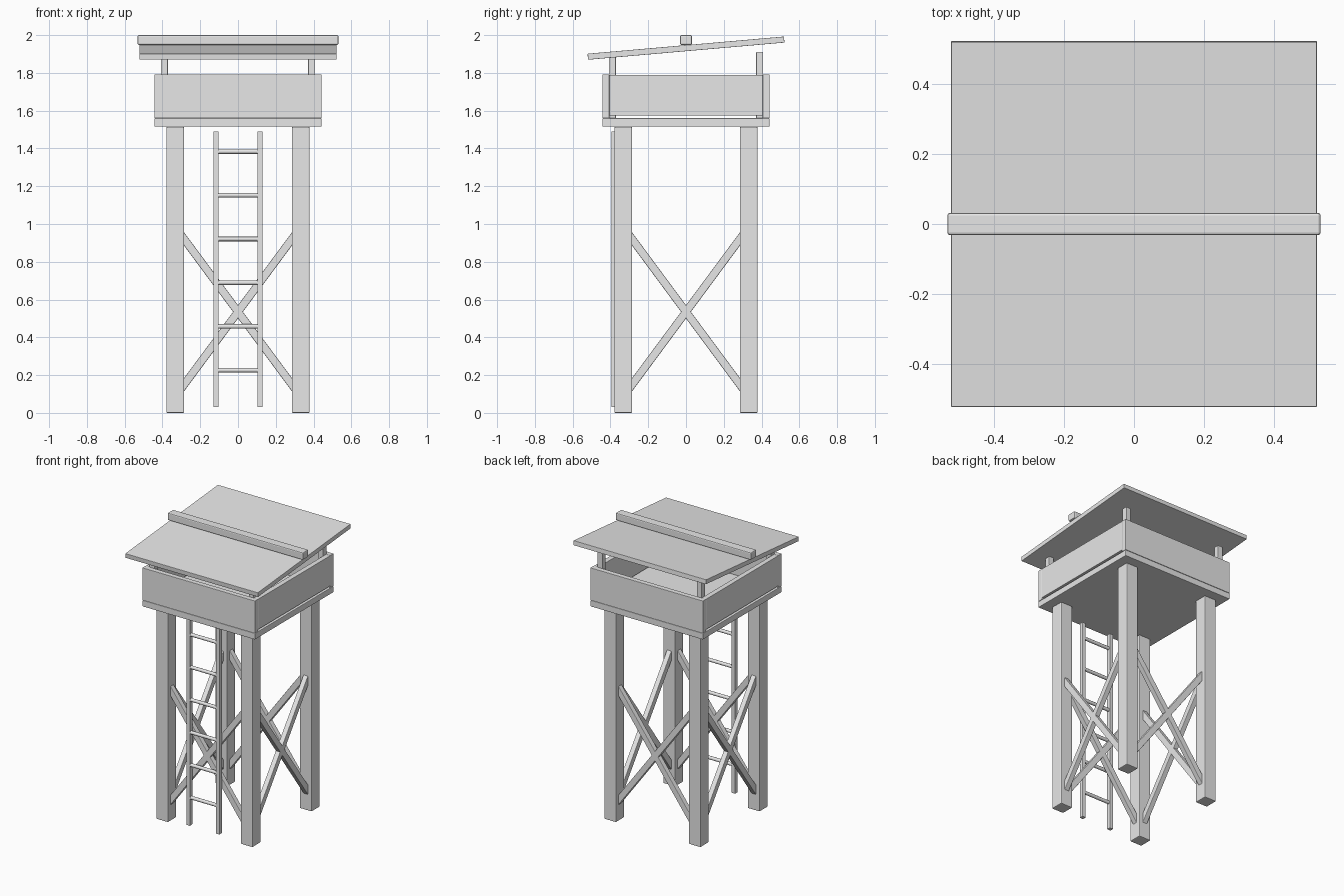
import bpy
import math

if "Cube" in bpy.data.objects:
    bpy.data.objects.remove(bpy.data.objects["Cube"])

grey = bpy.data.materials.new("light_grey")
grey.diffuse_color = (0.8, 0.8, 0.8, 1)
grey.use_nodes = True
grey.node_tree.nodes["Principled BSDF"].inputs["Base Color"].default_value = grey.diffuse_color


def finish(ob, name, bevel):
    ob.name = name
    ob.data.materials.append(grey)
    if bevel:
        m = ob.modifiers.new("soft_edges", 'BEVEL')
        m.width = bevel
        m.segments = 2
        m.limit_method = 'ANGLE'
    return ob


def box(name, centre, size, rot=(0, 0, 0), bevel=0.004):
    bpy.ops.mesh.primitive_cube_add(size=1, location=centre)
    ob = bpy.context.object
    ob.scale = size
    bpy.ops.object.transform_apply(location=False, rotation=False, scale=True)
    ob.rotation_euler = rot
    return finish(ob, name, bevel)


# Four legs and the short roof posts above them
for sx in (-1, 1):
    for sy in (-1, 1):
        box("leg", (sx * 0.332, sy * 0.332, 0.757), (0.094, 0.094, 1.514), bevel=0.006)
        box("roof_post", (sx * 0.39, sy * 0.39, 1.735), (0.037, 0.037, 0.35), bevel=0.002)

# Crossed braces on all four sides, ends buried in the legs
angle = math.atan2(0.77, 0.57)
length = 2 * 0.31 / math.cos(angle)
for side in (-1, 1):
    for lean in (-1, 1):
        box("front_back_brace", (0, side * 0.332, 0.535), (length, 0.036, 0.042),
            (0, lean * angle, 0))
        box("side_brace", (side * 0.332, 0, 0.535), (0.036, length, 0.042),
            (lean * angle, 0, 0))

# Platform and low walls; side walls hang slightly above the floor
box("platform", (0, 0, 1.538), (0.884, 0.884, 0.044))
for s in (-1, 1):
    box("front_back_wall", (0, s * 0.424, 1.676), (0.884, 0.036, 0.23), bevel=0.002)
    box("side_wall", (s * 0.424, 0, 1.682), (0.036, 0.812, 0.216), bevel=0.002)

# Tilted roof and its ridge beam
box("roof", (0, 0, 1.931), (1.042, 1.044, 0.032), (math.radians(5), 0, 0), bevel=0.002)
box("ridge_beam", (0, 0, 1.974), (1.064, 0.063, 0.052), bevel=0.007)

# Ladder
for s in (-1, 1):
    box("ladder_rail", (s * 0.116, -0.38, 0.76), (0.028, 0.028, 1.46), bevel=0.002)
for i in range(6):
    bpy.ops.mesh.primitive_cylinder_add(vertices=12, radius=0.012, depth=0.22,
                                        location=(0, -0.38, 0.226 + i * 0.2315),
                                        rotation=(0, math.pi / 2, 0))
    rung = finish(bpy.context.object, "ladder_rung", 0)
    bpy.ops.object.shade_smooth_by_angle()
